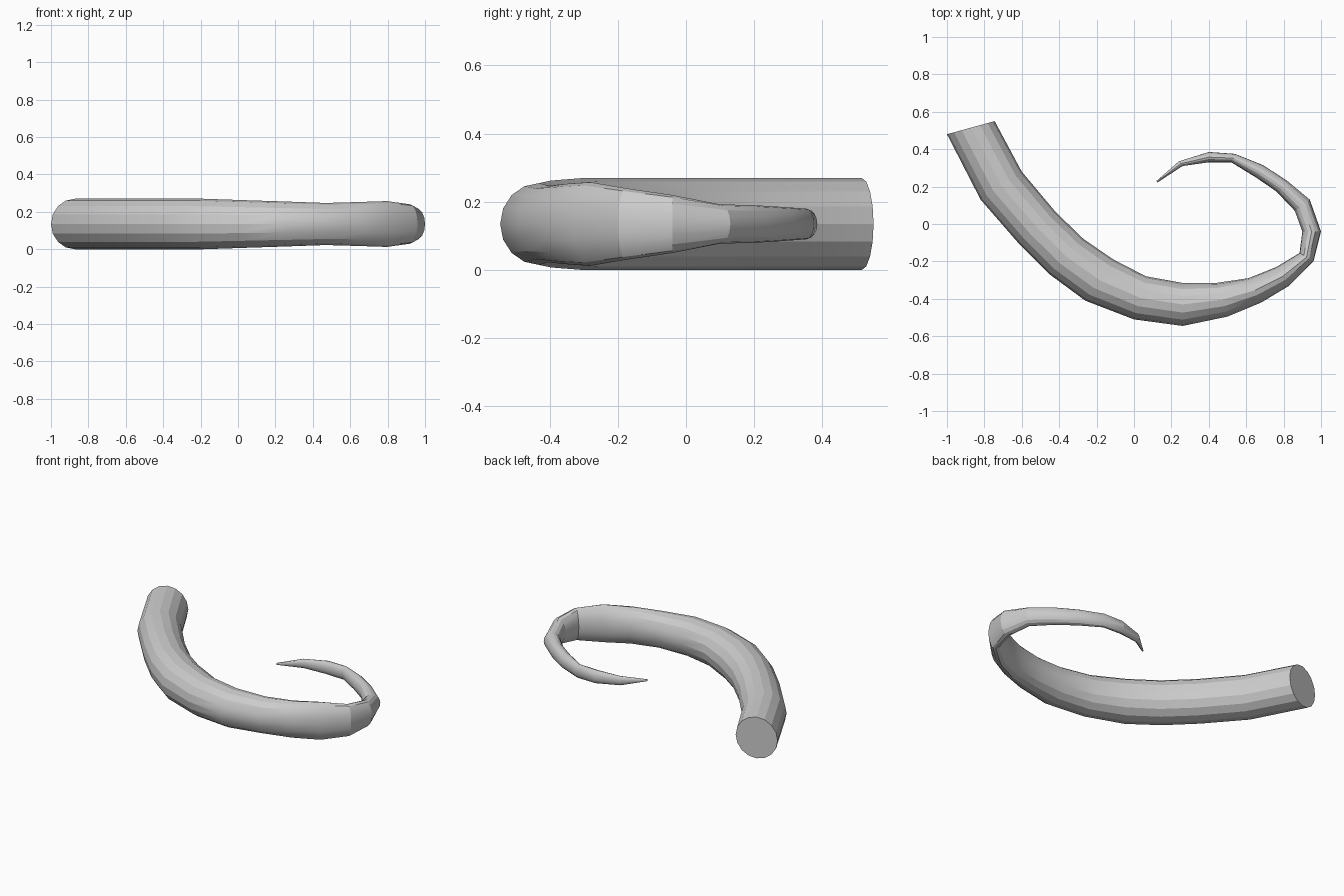
import bpy, bmesh, math

SIDES = 16
MID_Z = 0.135

# Stations along the curl: outer x, outer y, inner x, inner y, height
stations = [
    (-1.00, 0.48, -0.745, 0.55, 0.27),
    (-0.82, 0.13, -0.60, 0.28, 0.27),
    (-0.62, -0.10, -0.42, 0.065, 0.27),
    (-0.45, -0.27, -0.27, -0.08, 0.27),
    (-0.26, -0.41, -0.11, -0.19, 0.27),
    (0.00, -0.51, 0.065, -0.28, 0.255),
    (0.26, -0.545, 0.26, -0.315, 0.24),
    (0.50, -0.495, 0.44, -0.315, 0.225),
    (0.68, -0.42, 0.61, -0.29, 0.235),
    (0.83, -0.33, 0.76, -0.23, 0.245),
    (0.96, -0.20, 0.885, -0.155, 0.21),
    (1.00, -0.04, 0.90, -0.04, 0.17),
    (0.94, 0.13, 0.86, 0.07, 0.115),
    (0.82, 0.23, 0.76, 0.175, 0.11),
    (0.69, 0.315, 0.65, 0.25, 0.10),
    (0.54, 0.375, 0.52, 0.33, 0.09),
    (0.40, 0.385, 0.40, 0.33, 0.085),
    (0.24, 0.335, 0.26, 0.31, 0.06),
    (0.12, 0.23, 0.125, 0.222, 0.012),
]

# Tapered curling tail: elliptical rings bridged together
bm = bmesh.new()
rings = []
for ox, oy, ix, iy, h in stations:
    ring = []
    for k in range(SIDES):
        a = 2 * math.pi * k / SIDES
        t = (1 + math.cos(a)) / 2
        ring.append(bm.verts.new((ix + (ox - ix) * t, iy + (oy - iy) * t,
                                  MID_Z + h / 2 * math.sin(a))))
    rings.append(ring)
for r, s in zip(rings, rings[1:]):
    for k in range(SIDES):
        n = (k + 1) % SIDES
        bm.faces.new((r[k], r[n], s[n], s[k]))

# Flat root cap and tiny tip cap
bm.faces.new(rings[0][::-1])
bm.faces.new(rings[-1])
bmesh.ops.recalc_face_normals(bm, faces=bm.faces[:])

mesh = bpy.data.meshes.new("curled_tail")
bm.to_mesh(mesh)
bm.free()
tail = bpy.data.objects.new("curled_tail", mesh)
bpy.context.collection.objects.link(tail)
bpy.context.view_layer.objects.active = tail
tail.select_set(True)
bpy.ops.object.shade_smooth_by_angle(angle=math.radians(21))
